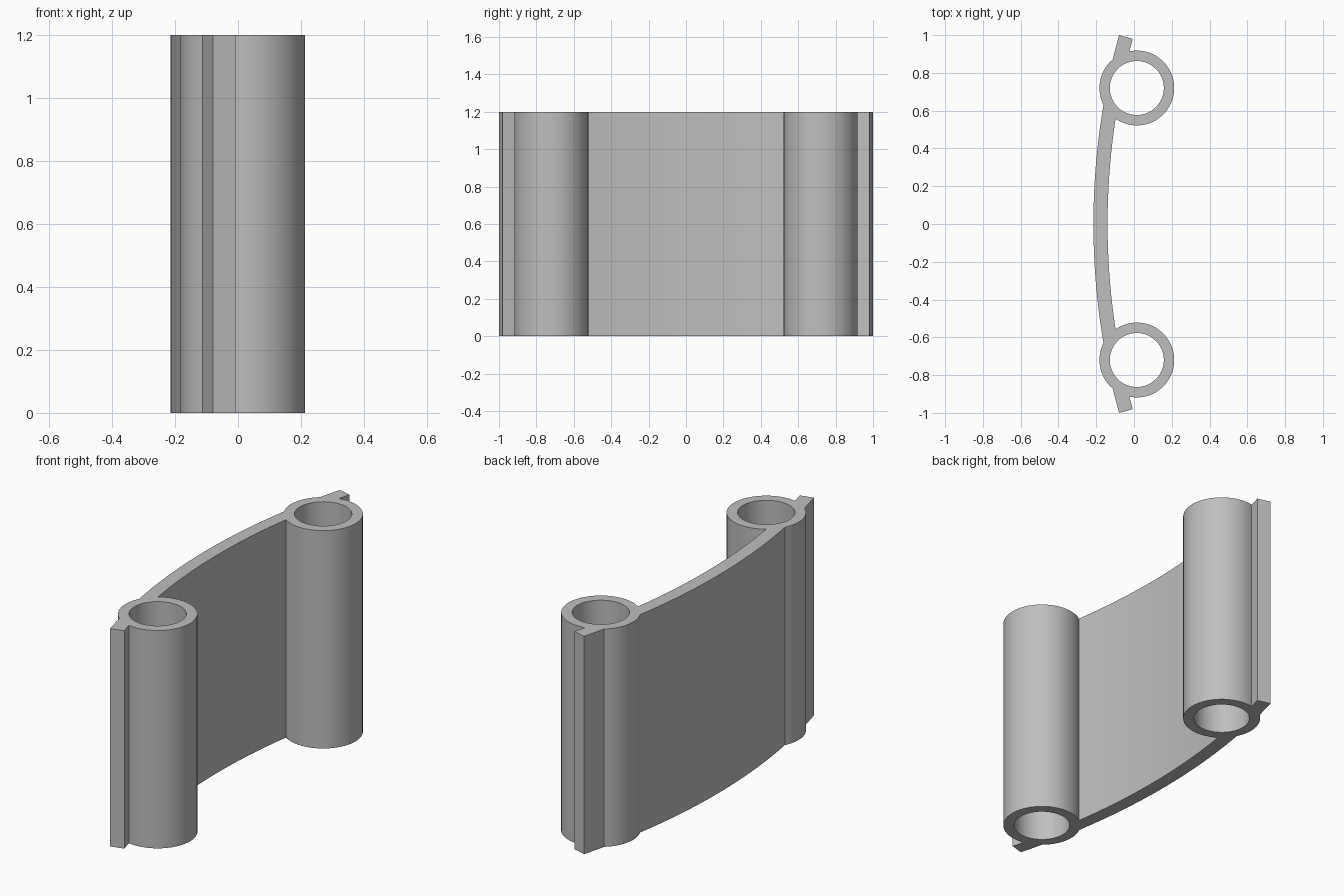
import bpy
import bmesh
from math import asin, cos, sin, radians
from mathutils import Matrix

HEIGHT = 1.2
ARC_X, ARC_R, THICK = 3.53, 3.745, 0.075
RING_X, RING_Y, RING_R, BORE_R = 0.015, 0.72, 0.198, 0.143

cube = bpy.data.objects.get("Cube")
if cube:
    bpy.data.objects.remove(cube, do_unlink=True)

grey = bpy.data.materials.new("plain grey")
grey.use_nodes = True
colour = (0.52, 0.52, 0.52, 1)
grey.diffuse_color = colour
grey.node_tree.nodes["Principled BSDF"].inputs["Base Color"].default_value = colour


def make_object(name, bm):
    bmesh.ops.recalc_face_normals(bm, faces=bm.faces)
    mesh = bpy.data.meshes.new(name)
    bm.to_mesh(mesh)
    bm.free()
    mesh.materials.append(grey)
    obj = bpy.data.objects.new(name, mesh)
    bpy.context.collection.objects.link(obj)
    return obj


def cylinder(name, y, radius, depth):
    bm = bmesh.new()
    bmesh.ops.create_cone(bm, cap_ends=True, segments=72, radius1=radius,
                          radius2=radius, depth=depth,
                          matrix=Matrix.Translation((RING_X, y, HEIGHT / 2)))
    return make_object(name, bm)


# Curved plate: an arc band extruded upwards
half = asin(1 / ARC_R)
steps = 32
angles = [half * (2 * i / steps - 1) for i in range(steps + 1)]
outline = [(ARC_X - r * cos(a), r * sin(a))
           for r, run in ((ARC_R, angles), (ARC_R - THICK, angles[::-1]))
           for a in run]
bm = bmesh.new()
base = bm.faces.new([bm.verts.new((x, y, 0)) for x, y in outline])
top = bmesh.ops.extrude_face_region(bm, geom=[base])["geom"]
bmesh.ops.translate(bm, vec=(0, 0, HEIGHT),
                    verts=[v for v in top if isinstance(v, bmesh.types.BMVert)])
link = make_object("curved_link_plate", bm)

# Join the two sleeves, then cut their bores right through
helpers = []
for operation, radius, depth in (("UNION", RING_R, HEIGHT),
                                 ("DIFFERENCE", BORE_R, HEIGHT + 0.2)):
    for side in (-1, 1):
        part = cylinder("sleeve_helper", side * RING_Y, radius, depth)
        part.hide_render = True
        helpers.append(part)
        mod = link.modifiers.new(operation.title(), "BOOLEAN")
        mod.operation = operation
        mod.solver = "EXACT"
        mod.object = part

bpy.ops.object.select_all(action="DESELECT")
link.select_set(True)
bpy.context.view_layer.objects.active = link
for mod in list(link.modifiers):
    bpy.ops.object.modifier_apply(modifier=mod.name)
for part in helpers:
    bpy.data.objects.remove(part, do_unlink=True)

# Rounded walls smooth, corners sharp
bpy.ops.object.shade_smooth_by_angle(angle=radians(25))
